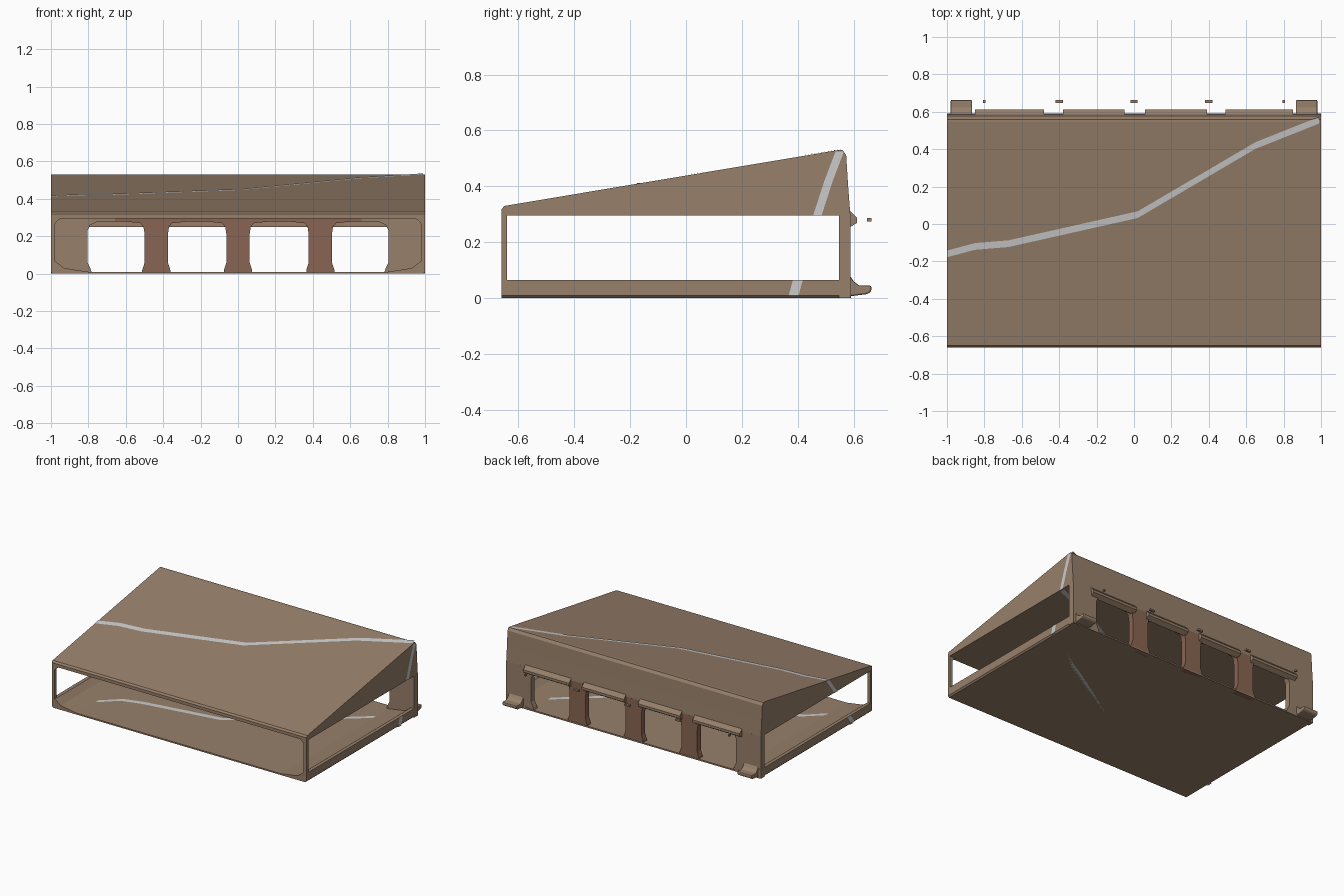
import bpy, bmesh
from mathutils import Vector

if "Cube" in bpy.data.objects:
    bpy.data.objects.remove(bpy.data.objects["Cube"])


def material(name, rgb):
    m = bpy.data.materials.new(name)
    m.diffuse_color = (*rgb, 1)
    m.use_nodes = True
    m.node_tree.nodes["Principled BSDF"].inputs["Base Color"].default_value = m.diffuse_color
    return m


BROWN = material("brown", (0.31, 0.215, 0.145))
RUST = material("rust", (0.25, 0.13, 0.085))


def add(name, bm, mat=None):
    bmesh.ops.recalc_face_normals(bm, faces=bm.faces)
    me = bpy.data.meshes.new(name)
    bm.to_mesh(me)
    bm.free()
    ob = bpy.data.objects.new(name, me)
    bpy.context.collection.objects.link(ob)
    if mat:
        me.materials.append(mat)
    return ob


def prism(name, pts, axis, lo, hi, mat=BROWN, bevel=0):
    """Extrude a 2D outline along x (outline in yz) or y (outline in xz)."""
    bm = bmesh.new()
    at = (lambda p, t: (t, p[0], p[1])) if axis == "x" else (lambda p, t: (p[0], t, p[1]))
    a = [bm.verts.new(at(p, lo)) for p in pts]
    b = [bm.verts.new(at(p, hi)) for p in pts]
    bm.faces.new(a)
    bm.faces.new(b[::-1])
    n = len(pts)
    for i in range(n):
        bm.faces.new((a[i], b[i], b[(i + 1) % n], a[(i + 1) % n]))
    ob = add(name, bm, mat)
    if bevel:
        mod = ob.modifiers.new("bevel", "BEVEL")
        mod.width, mod.segments = bevel, 2
    return ob


def box(name, x0, x1, y0, y1, z0, z1, mat=BROWN, bevel=0):
    return prism(name, [(y0, z0), (y1, z0), (y1, z1), (y0, z1)], "x", x0, x1, mat, bevel)


def ribbon(name, path, side):
    """Thin grey seam strip following path, widened along the side vector."""
    bm = bmesh.new()
    s = Vector(side) / 2
    rows = [(bm.verts.new(Vector(p) - s), bm.verts.new(Vector(p) + s)) for p in path]
    for (a, b), (c, d) in zip(rows, rows[1:]):
        bm.faces.new((a, b, d, c))
    add(name, bm)


# Wedge roof with a sharp rear ridge
prism("wedge_roof", [(-0.66, 0.296), (-0.66, 0.318), (-0.65, 0.33), (0.545, 0.53),
                     (0.56, 0.53), (0.573, 0.512), (0.58, 0.40), (0.588, 0.296)],
      "x", -1, 1)

# Thin floor rising to low rims at both sides
prism("floor_tray", [(-1, 0.01), (-0.99, 0), (0.99, 0), (1, 0.01), (1, 0.065), (0.975, 0.065),
                     (0.93, 0.03), (0.80, 0.01), (-0.80, 0.01), (-0.93, 0.03),
                     (-0.975, 0.065), (-1, 0.065)], "y", -0.66, 0.59)

# Rear pillars, flared at top and bottom
for i, x in enumerate((-0.437, 0, 0.44)):
    half = [(0.075, 0.0), (0.075, 0.02), (0.062, 0.06), (0.062, 0.21),
            (0.068, 0.25), (0.085, 0.27), (0.16, 0.278), (0.22, 0.278), (0.22, 0.30)]
    outline = [(x + w, z) for w, z in half] + [(x - w, z) for w, z in reversed(half)]
    prism(f"rear_pillar_{i + 1}", outline, "y", 0.547, 0.588, RUST)

for s, side in ((-1, "left"), (1, "right")):
    # Wide rear corner posts
    prism(f"rear_corner_post_{side}",
          [(s * x, z) for x, z in ((1, 0), (0.78, 0), (0.79, 0.03), (0.805, 0.06), (0.805, 0.23),
                                   (0.79, 0.26), (0.76, 0.275), (0.64, 0.278), (0.64, 0.30),
                                   (1, 0.30))],
          "y", 0.547, 0.588)
    # Slim front posts with corner gusset
    box(f"front_post_{side}", *sorted((s * 0.978, s)), -0.66, -0.64, 0.03, 0.31)
    prism(f"front_gusset_{side}",
          [(s * 0.985, 0.30), (s * 0.985, 0.26), (s * 0.968, 0.28), (s * 0.945, 0.30)],
          "y", -0.66, -0.645)
    # Rear feet
    prism(f"rear_foot_{side}",
          [(0.57, 0.005), (0.65, 0.015), (0.663, 0.025), (0.663, 0.045), (0.62, 0.045),
           (0.60, 0.06), (0.58, 0.09)],
          "x", *sorted((s * 0.865, s * 0.98)), bevel=0.006)

# Small ledges above the rear openings
for i, (a, b) in enumerate(((-0.85, -0.48), (-0.38, -0.05), (0.06, 0.39), (0.49, 0.85))):
    prism(f"rear_ledge_{i + 1}", [(0.58, 0.25), (0.612, 0.27), (0.612, 0.288), (0.58, 0.32)],
          "x", a, b)

# Tiny pegs behind the rear wall
for i in range(5):
    w = 0.02 if 0 < i < 4 else 0.006
    x = -0.8 + 0.4 * i
    box(f"rear_peg_{i + 1}", x - w, x + w, 0.648, 0.664, 0.275, 0.287)

# Seam running around roof and floor
SEAM = [(-1, -0.16), (-0.85, -0.12), (-0.67, -0.105), (0.02, 0.05), (0.65, 0.42), (0.99, 0.555)]
LOW = [(-1, -0.44), (-0.85, -0.33), (-0.68, -0.29), (0.02, -0.20), (0.65, 0.16), (1, 0.39)]
W = (0, 0.036, 0)


def roof_z(y):
    return 0.33 + (min(y, 0.545) + 0.65) * 0.2 / 1.195


ribbon("seam_roof_top", [(x, y, roof_z(y) + 0.003) for x, y in SEAM], (0, 0.036, 0.006))
ribbon("seam_roof_underside", [(x, y - 0.09, 0.294) for x, y in SEAM], W)
ribbon("seam_floor_bottom", [(x, y, 0.0) for x, y in LOW], W)
ribbon("seam_floor_top", [(x * 0.8, y, 0.012) for x, y in LOW], W)
ribbon("seam_roof_right", [(1.001, 0.55, 0.525), (1.001, 0.51, 0.42), (1.001, 0.47, 0.296)],
       (0, 0.03, 0))
ribbon("seam_roof_left", [(-1.001, -0.16, 0.412), (-1.001, -0.25, 0.296)], (0, 0.03, 0))
ribbon("seam_rim_right", [(1.001, 0.40, 0.065), (1.001, 0.385, 0.01)], (0, 0.035, 0))
ribbon("seam_rim_left", [(-1.001, -0.40, 0.065), (-1.001, -0.44, 0.01)], (0, 0.035, 0))
